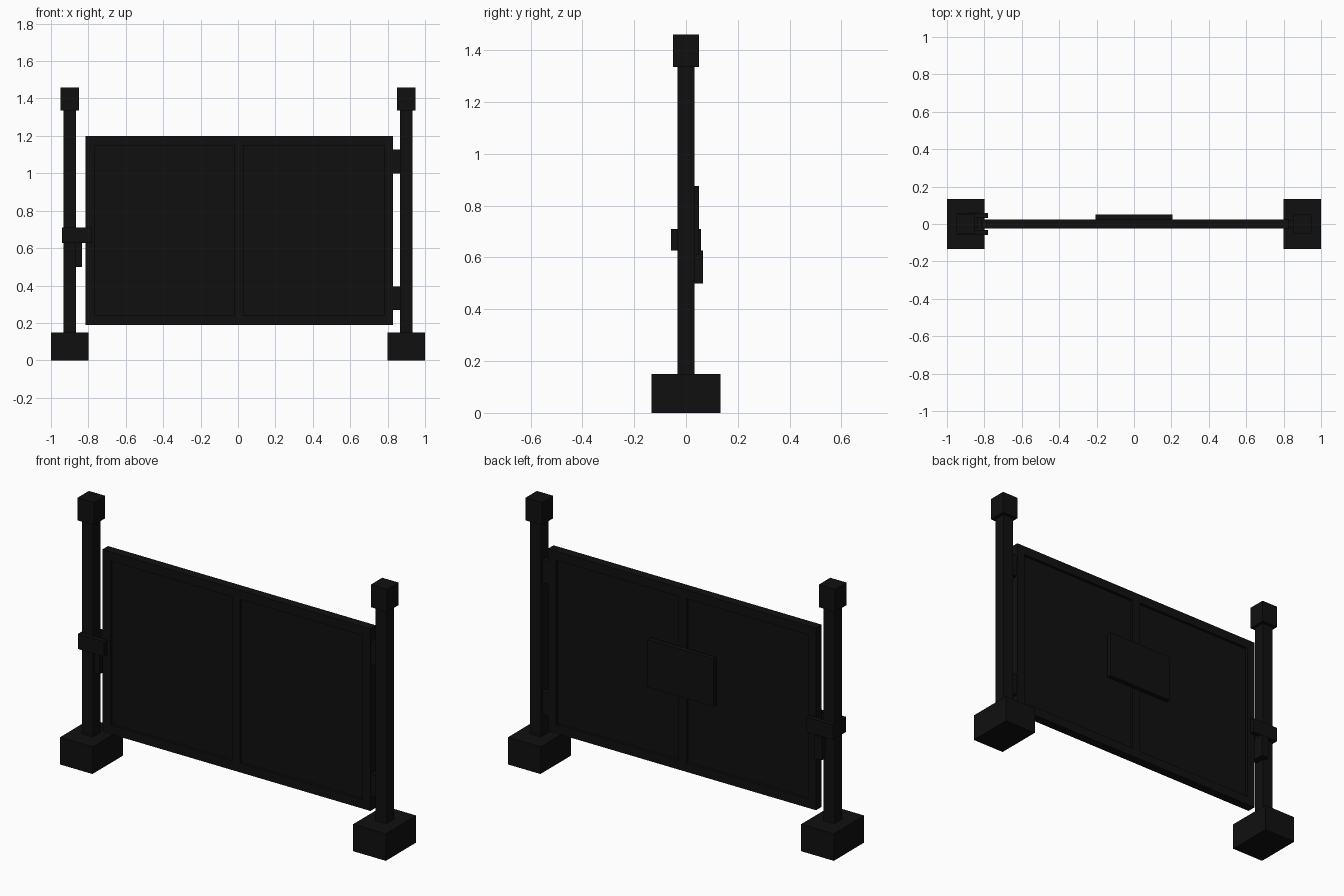
import bpy
import bmesh
from mathutils import Vector

cube = bpy.data.objects.get("Cube")
if cube:
    bpy.data.objects.remove(cube, do_unlink=True)

black = bpy.data.materials.new("black_paint")
black.use_nodes = True
colour = (0.005, 0.005, 0.005, 1)
black.diffuse_color = colour
black.node_tree.nodes["Principled BSDF"].inputs["Base Color"].default_value = colour


def boxes(name, *spans):
    """One object made of boxes, each given as (low corner, high corner)."""
    bm = bmesh.new()
    for low, high in spans:
        low, high = Vector(low), Vector(high)
        verts = bmesh.ops.create_cube(bm, size=1)["verts"]
        bmesh.ops.scale(bm, vec=high - low, verts=verts)
        bmesh.ops.translate(bm, vec=(low + high) / 2, verts=verts)
    mesh = bpy.data.meshes.new(name)
    bm.to_mesh(mesh)
    bm.free()
    mesh.materials.append(black)
    obj = bpy.data.objects.new(name, mesh)
    bpy.context.collection.objects.link(obj)
    return obj


def column(name, x, half_x, half_y, z0, z1):
    return boxes(name, ((x - half_x, -half_y, z0), (x + half_x, half_y, z1)))


# Posts with footings and caps
for side, x in (("right", -0.9), ("left", 0.9)):
    column(side + "_footing", x, 0.1, 0.133, 0, 0.15)
    column(side + "_post", x, 0.033, 0.033, 0.15, 1.335)
    column(side + "_cap", x, 0.05, 0.05, 1.335, 1.46)

# Gate frame: rails, stiles and centre bar
L, R, B, T = -0.815, 0.83, 0.19, 1.2
W, D = 0.05, 0.025
boxes("gate_frame",
      ((L, -D, B), (L + W, D, T)),
      ((R - W, -D, B), (R, D, T)),
      ((L + W, -D, B), (R - W, D, B + W)),
      ((L + W, -D, T - W), (R - W, D, T)),
      ((-0.02, -D, B + W), (0.03, D, T - W)))
boxes("gate_panel", ((L + W, -0.01, B + W), (R - W, 0.01, T - W)))

# Sign plate on the back of the gate
boxes("sign_plate", ((-0.205, D, 0.61), (0.205, 0.05, 0.875)))

# Hinges
for name, z in (("lower_hinge", 0.333), ("upper_hinge", 1.063)):
    boxes(name, ((R, -0.02, z - 0.063), (0.87, 0.02, z + 0.063)))

# Latch clasping the post, with its lock box
boxes("latch",
      ((-0.942, -0.058, 0.627), (-0.78, -0.033, 0.71)),
      ((-0.942, 0.033, 0.627), (-0.78, 0.058, 0.71)),
      ((-0.942, -0.033, 0.627), (-0.933, 0.033, 0.71)))
boxes("lock_box", ((-0.88, -0.02, 0.5), (-0.835, 0.065, 0.627)))
